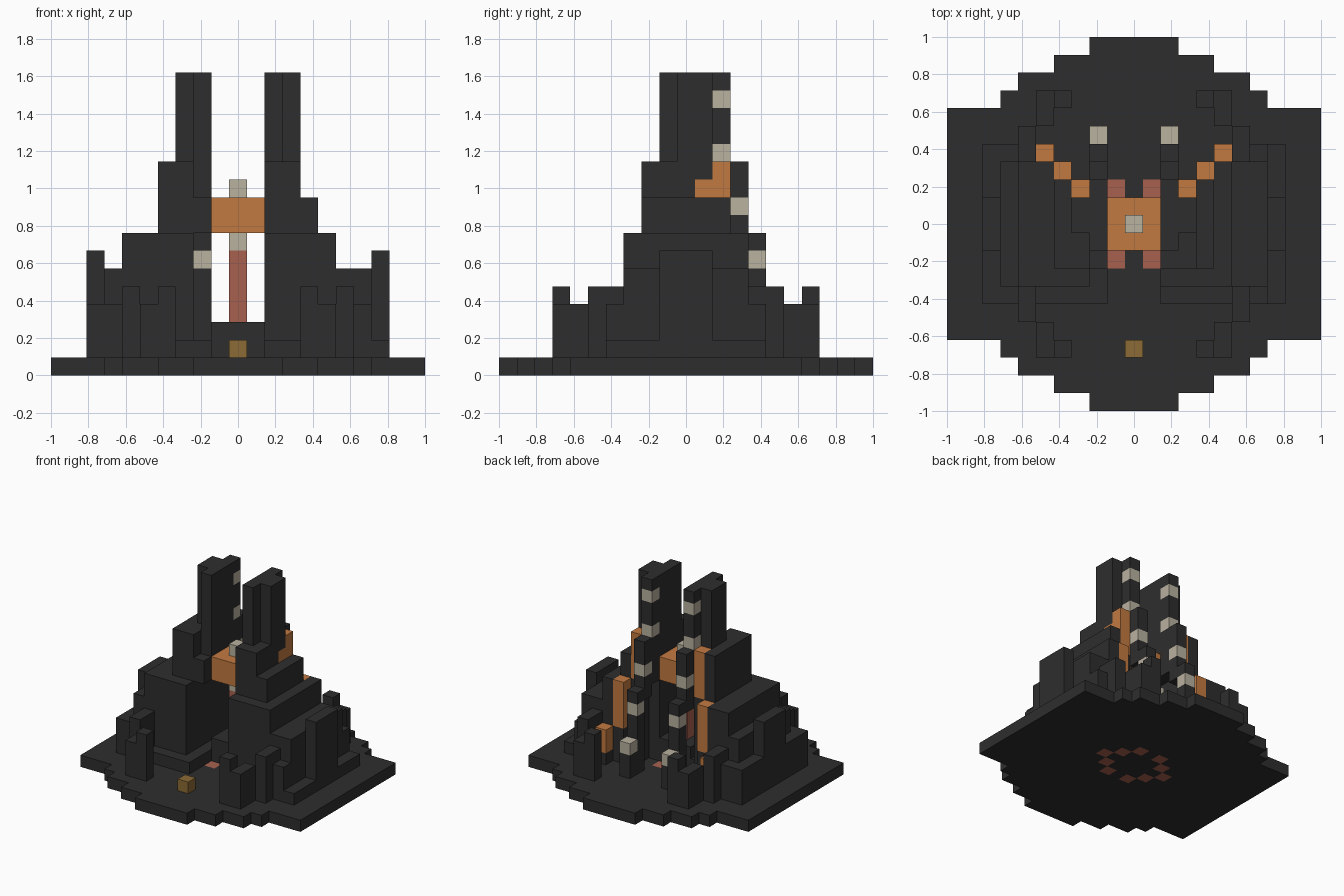
import bpy, bmesh
from mathutils import Vector

if "Cube" in bpy.data.objects:
    bpy.data.objects.remove(bpy.data.objects["Cube"])

UNIT = 2 / 21          # one block
BOTH = (-1, 1)


def material(name, rgb):
    m = bpy.data.materials.new(name)
    m.use_nodes = True
    m.diffuse_color = (*rgb, 1)
    bsdf = m.node_tree.nodes["Principled BSDF"]
    bsdf.inputs["Base Color"].default_value = (*rgb, 1)
    bsdf.inputs["Roughness"].default_value = 0.9
    return m


stone = material("dark stone", (0.027, 0.027, 0.027))
orange = material("orange", (0.54, 0.195, 0.053))
red = material("brick red", (0.39, 0.12, 0.08))
pale = material("pale stone", (0.49, 0.445, 0.35))
gold = material("dull gold", (0.26, 0.145, 0.036))

cells, paint = {}, {}


def fill(part, mat, xs, ys, zs, sides=(1,)):
    """Fill an inclusive block range; sides mirrors it across x."""
    paint[part] = mat
    for s in sides:
        for x in range(xs[0], xs[1] + 1):
            for y in range(ys[0], ys[1] + 1):
                for z in range(zs[0], zs[1] + 1):
                    cells[s * x, y, z] = part


# Stepped base plate with an inlaid ring
fill("base", stone, (-10, 10), (-6, 6), (0, 0))
for row, half in zip((7, 8, 9, 10), (7, 6, 4, 2)):
    for y in (-row, row):
        fill("base", stone, (-half, half), (y, y), (0, 0))
fill("floor_ring", red, (3, 3), (0, 0), (0, 0), BOTH)
for a, b in ((2, 1), (1, 2)):
    for y in (-b, b):
        fill("floor_ring", red, (a, a), (y, y), (0, 0), BOTH)

# Four corner posts
for s in BOTH:
    name = "front_posts" if s < 0 else "back_posts"
    fill(name, stone, (4, 4), (7 * s, 7 * s), (1, 4), BOTH)
    for y in (6 * s, 7 * s):
        fill(name, stone, (5, 5), (y, y), (1, 3), BOTH)

# Outer terraces shared by both sides
fill("terraces", stone, (6, 6), (-5, 5), (1, 4), BOTH)
fill("terraces", stone, (7, 7), (-4, 4), (1, 3), BOTH)
fill("terraces", stone, (6, 7), (-3, 3), (1, 5), BOTH)
fill("terraces", stone, (8, 8), (-4, 4), (1, 1), BOTH)
fill("terraces", stone, (-8, -8), (-4, 4), (1, 3))
fill("terraces", stone, (8, 8), (-1, 1), (1, 6), BOTH)
fill("front_steps", stone, (2, 5), (-4, -4), (1, 1), BOTH)

# Left wing, solid to the central gap
fill("left_wing", stone, (5, 5), (-3, 3), (1, 7))
fill("left_wing", stone, (2, 4), (-3, 1), (1, 7))
fill("left_wing", stone, (4, 4), (2, 2), (1, 9))
fill("left_wing", stone, (2, 4), (-2, 1), (8, 9))
fill("left_wing", stone, (2, 3), (-2, 1), (10, 11))

# Right wing, with an open passage beside the gap
fill("right_wing", stone, (-6, -5), (-3, 3), (1, 7))
fill("right_wing", stone, (-4, -3), (-3, 1), (1, 7))
fill("right_wing", stone, (-4, -4), (-2, 2), (1, 11))
fill("right_wing", stone, (-3, -3), (-2, 1), (8, 11))
fill("right_wing", stone, (-2, -2), (-3, 1), (1, 1))
fill("right_wing", stone, (-2, -2), (-2, 1), (8, 9))

# Twin towers
fill("towers", stone, (2, 2), (-1, 2), (10, 16), BOTH)
fill("towers", stone, (3, 3), (0, 1), (10, 16), BOTH)

# Stepped buttresses behind the towers, with pale bands
for y, low, high, bands in ((2, 8, 16, (12, 15)), (3, 7, 11, (9,)),
                            (4, 1, 7, (6,)), (5, 1, 3, (3,))):
    fill("buttresses", stone, (2, 2), (y, y), (low, high), BOTH)
    for z in bands:
        fill("buttress_bands", pale, (2, 2), (y, y), (z, z), BOTH)

# Orange cascades down the back corners
for x, y, low, high in ((3, 2, 8, 11), (4, 3, 4, 7), (5, 4, 2, 3)):
    fill("cascade_footings", stone, (x, x), (y, y), (1, low - 1), BOTH)
    fill("cascades", orange, (x, x), (y, y), (low, high), BOTH)
fill("cascades", orange, (3, 3), (1, 1), (10, 10), BOTH)

# Pedestal, core column, bridge and cap
fill("pedestal", stone, (-1, 1), (-1, 1), (1, 2))
fill("core_column", red, (0, 0), (0, 0), (3, 6))
fill("core_cap", pale, (0, 0), (0, 0), (7, 7))
fill("bridge", orange, (-1, 1), (-1, 1), (8, 9))
fill("bridge_cap", pale, (0, 0), (0, 0), (10, 10))
fill("front_marker", gold, (0, 0), (-7, -7), (1, 1))


def build(part):
    """Make one object from the exposed faces of a part's blocks."""
    bm = bmesh.new()
    corners = {}

    def vert(p):
        key = tuple(round(c * 2) for c in p)
        if key not in corners:
            corners[key] = bm.verts.new(Vector(p) * UNIT)
        return corners[key]

    for (x, y, z), owner in cells.items():
        if owner != part:
            continue
        centre = Vector((x, y, z + 0.5))
        for axis in range(3):
            for s in BOTH:
                n = Vector((0, 0, 0))
                n[axis] = s
                if (x + int(n.x), y + int(n.y), z + int(n.z)) in cells:
                    continue
                u = Vector((0, 0, 0))
                u[(axis + 1) % 3] = 0.5
                v = n.cross(u)
                mid = centre + n / 2
                bm.faces.new([vert(mid + a * u + b * v) for a, b in
                              ((-1, -1), (1, -1), (1, 1), (-1, 1))])
    mesh = bpy.data.meshes.new(part)
    bm.to_mesh(mesh)
    bm.free()
    mesh.materials.append(paint[part])
    bpy.context.collection.objects.link(bpy.data.objects.new(part, mesh))


for part in paint:
    build(part)
